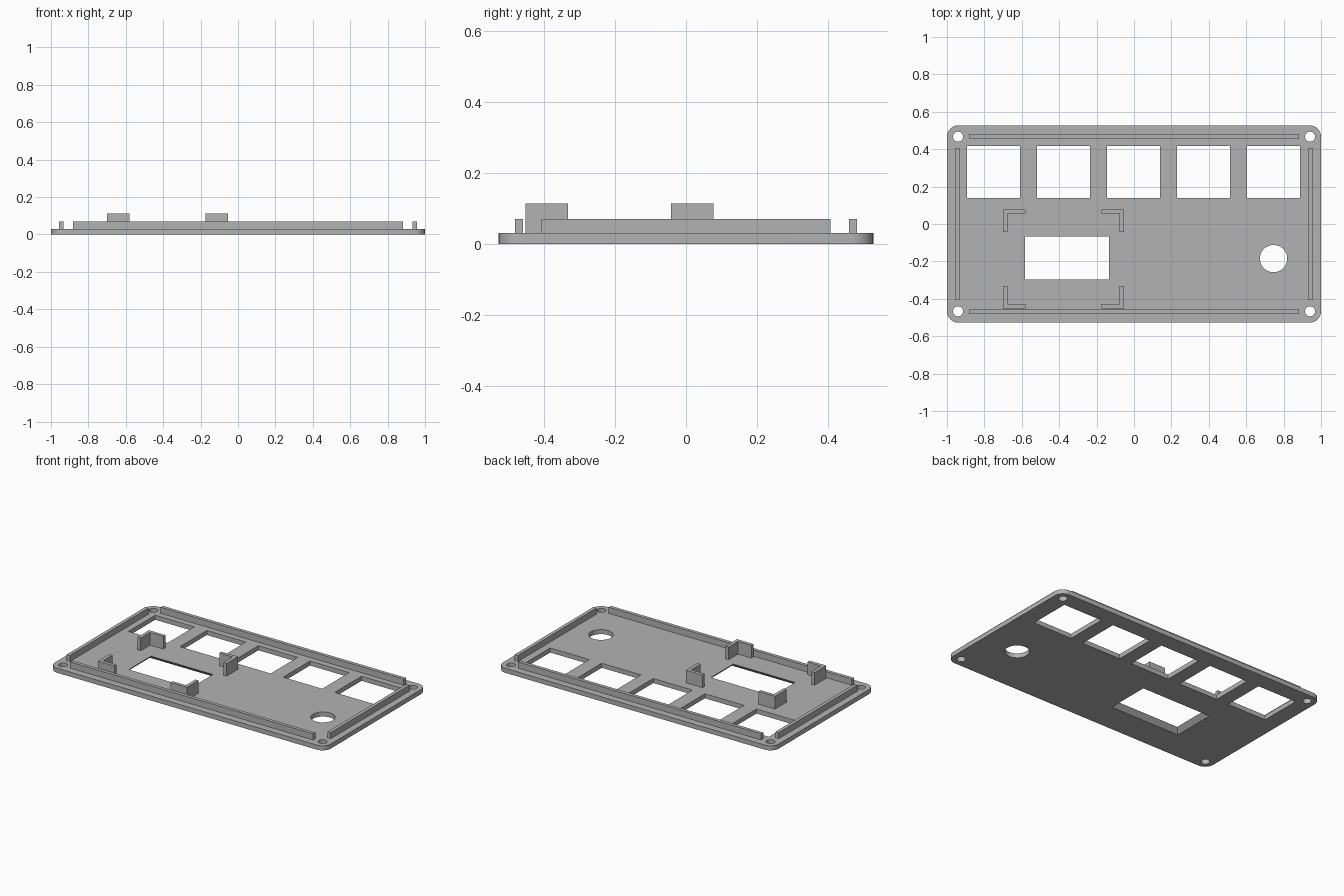
import bpy, bmesh
from math import cos, sin, pi, radians

cube = bpy.data.objects.get("Cube")
if cube:
    bpy.data.objects.remove(cube)

grey = bpy.data.materials.new("plain grey")
grey.use_nodes = True
grey.diffuse_color = (0.45, 0.45, 0.45, 1)
grey.node_tree.nodes["Principled BSDF"].inputs["Base Color"].default_value = (0.45, 0.45, 0.45, 1)

PLATE_TOP, RIB_TOP, BRACKET_TOP = 0.03, 0.07, 0.113
WALL = 0.023


def loft(name, bottom, top, z0, z1):
    """Solid between two matching outlines at heights z0 and z1."""
    bm = bmesh.new()
    low = [bm.verts.new((x, y, z0)) for x, y in bottom]
    high = [bm.verts.new((x, y, z1)) for x, y in top]
    bm.faces.new(low[::-1])
    bm.faces.new(high)
    n = len(low)
    for i in range(n):
        j = (i + 1) % n
        bm.faces.new((low[i], low[j], high[j], high[i]))
    bmesh.ops.recalc_face_normals(bm, faces=bm.faces)
    mesh = bpy.data.meshes.new(name)
    bm.to_mesh(mesh)
    bm.free()
    mesh.materials.append(grey)
    obj = bpy.data.objects.new(name, mesh)
    bpy.context.collection.objects.link(obj)
    return obj


def rect(x0, x1, y0, y1, grow=0):
    return [(x0 - grow, y0 - grow), (x1 + grow, y0 - grow),
            (x1 + grow, y1 + grow), (x0 - grow, y1 + grow)]


def circle(cx, cy, r, n=32):
    return [(cx + r * cos(2 * pi * i / n), cy + r * sin(2 * pi * i / n)) for i in range(n)]


def rounded_rect(hx, hy, r, steps=8):
    points = []
    for k, (sx, sy) in enumerate([(1, 1), (-1, 1), (-1, -1), (1, -1)]):
        for i in range(steps + 1):
            a = pi / 2 * (k + i / steps)
            points.append((sx * (hx - r) + r * cos(a), sy * (hy - r) + r * sin(a)))
    return points


def prism(name, outline, z0, z1):
    return loft(name, outline, outline, z0, z1)


# Faceplate with rounded corners
outline = rounded_rect(1, 0.527, 0.06)
plate = prism("faceplate", outline, 0, PLATE_TOP)

# Openings: five square windows, dial hole, corner screw holes, flared display
holes = [rect(c - 0.142, c + 0.142, 0.14, 0.418)
         for c in (-0.751 + 0.374 * i for i in range(5))]
holes.append(circle(0.746, -0.185, 0.073, 48))
holes += [circle(sx * 0.941, sy * 0.467, 0.027) for sx in (-1, 1) for sy in (-1, 1)]
cutters = [prism("hole_cutter", h, -0.01, 0.04) for h in holes]
display = (-0.583, -0.134, -0.298, -0.068)
cutters.append(loft("display_cutter", rect(*display, 0.04), rect(*display, -0.01), -0.01, 0.04))

for cutter in cutters:
    cutter.hide_render = True
    mod = plate.modifiers.new("opening", 'BOOLEAN')
    mod.operation = 'DIFFERENCE'
    mod.solver = 'EXACT'
    mod.object = cutter
bpy.context.view_layer.update()
result = bpy.data.meshes.new_from_object(plate.evaluated_get(bpy.context.evaluated_depsgraph_get()))
plate.modifiers.clear()
plate.data = result
for cutter in cutters:
    bpy.data.objects.remove(cutter)

# Locating ribs along the four edges
for side, s in (("back", 1), ("front", -1)):
    y0, y1 = sorted((s * 0.458, s * 0.481))
    prism(side + "_rib", rect(-0.881, 0.881, y0, y1), PLATE_TOP, RIB_TOP)
for side, s in (("left", 1), ("right", -1)):
    x0, x1 = sorted((s * 0.934, s * 0.957))
    prism(side + "_rib", rect(x0, x1, -0.407, 0.407), PLATE_TOP, RIB_TOP)

# L-shaped corner brackets around the display
ARM = 0.12
for x, dx, xname in ((-0.70, 1, "right"), (-0.054, -1, "left")):
    for y, dy, yname in ((-0.452, 1, "front"), (0.078, -1, "back")):
        shape = [(0, 0), (ARM, 0), (ARM, WALL), (WALL, WALL), (WALL, ARM), (0, ARM)]
        prism(f"{yname}_{xname}_bracket", [(x + dx * u, y + dy * v) for u, v in shape],
              PLATE_TOP, BRACKET_TOP)

# Smooth the round edges, keep the rest sharp
bpy.ops.object.select_all(action='DESELECT')
plate.select_set(True)
bpy.context.view_layer.objects.active = plate
bpy.ops.object.shade_smooth_by_angle(angle=radians(30))
